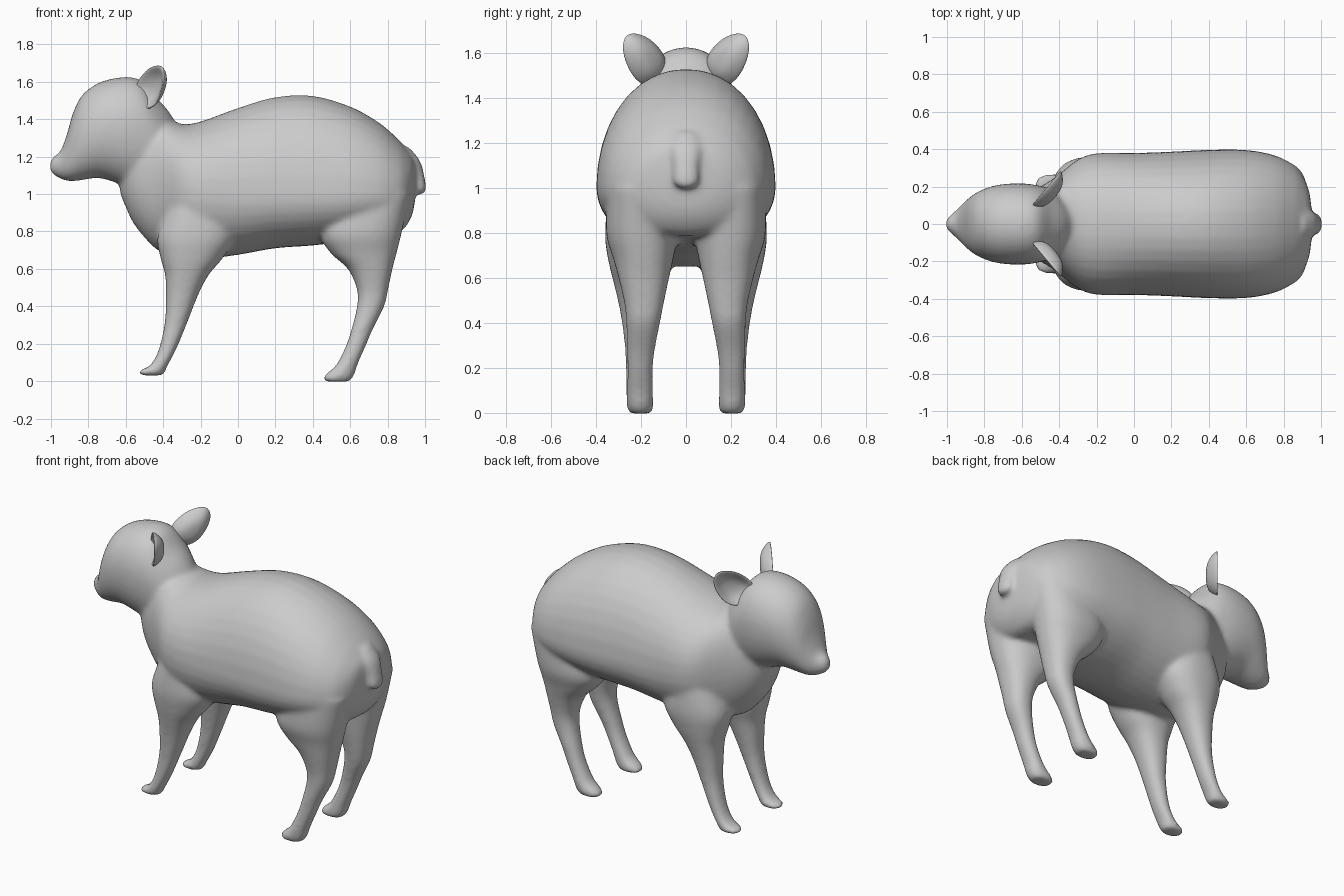
import bpy, bmesh, math
from mathutils import Vector

N = 36  # points per cross-section


def resample(rows, steps=5):
    """Catmull-Rom interpolation of the section table."""
    out = []
    for i in range(len(rows) - 1):
        p0, p1 = rows[max(i - 1, 0)], rows[i]
        p2, p3 = rows[i + 1], rows[min(i + 2, len(rows) - 1)]
        for s in range(steps):
            t = s / steps
            out.append([0.5 * (2 * b + (c - a) * t + (2 * a - 5 * b + 4 * c - d) * t * t
                               + (3 * b - a - 3 * c + d) * t ** 3)
                        for a, b, c, d in zip(p0, p1, p2, p3)])
    out.append(rows[-1])
    return out


def skin(bm, rings):
    loops = [[bm.verts.new(p) for p in r] for r in rings]
    for a, b in zip(loops, loops[1:]):
        for i in range(len(a)):
            j = (i + 1) % len(a)
            bm.faces.new((a[i], a[j], b[j], b[i]))
    bm.faces.new(loops[0])
    bm.faces.new(loops[-1])


def rounded(power):
    """Unit superellipse points."""
    for i in range(N):
        a = 2 * math.pi * i / N
        c, s = math.cos(a), math.sin(a)
        yield (math.copysign(abs(c) ** (2 / power), c),
               math.copysign(abs(s) ** (2 / power), s))


def loft_along(bm, rows):
    """Rows: x, top z, bottom z, widest z, half width."""
    skin(bm, [[(x, hw * c, zm + s * ((zt - zm) if s > 0 else (zm - zb)))
               for c, s in rounded(2.1)] for x, zt, zb, zm, hw in resample(rows)])


def loft_up(bm, rows, side=1):
    """Rows: z, x min, x max, y min, y max."""
    skin(bm, [[((x0 + x1) / 2 + c * (x1 - x0) / 2,
                side * ((y0 + y1) / 2 + s * (y1 - y0) / 2), z)
               for c, s in rounded(2.3)] for z, x0, x1, y0, y1 in resample(rows)])


def finish(bm, name):
    bmesh.ops.recalc_face_normals(bm, faces=bm.faces)
    for f in bm.faces:
        f.smooth = True
    me = bpy.data.meshes.new(name)
    bm.to_mesh(me)
    bm.free()
    ob = bpy.data.objects.new(name, me)
    bpy.context.collection.objects.link(ob)
    return ob


torso = [
    (-.63, 1.15, 1.00, 1.08, .05), (-.60, 1.30, .93, 1.10, .12),
    (-.55, 1.38, .83, 1.10, .17), (-.45, 1.42, .715, 1.08, .23),
    (-.39, 1.405, .685, 1.06, .275), (-.30, 1.375, .66, 1.04, .345),
    (-.20, 1.388, .65, 1.02, .378), (0, 1.46, .675, 1.0, .380),
    (.20, 1.518, .71, 1.0, .387), (.40, 1.525, .725, 1.0, .397),
    (.60, 1.468, .75, 1.0, .396), (.75, 1.385, .78, 1.0, .368),
    (.85, 1.30, .79, 1.0, .318), (.90, 1.245, .83, 1.02, .262),
    (.935, 1.20, .90, 1.06, .18), (.95, 1.15, 1.0, 1.08, .08)]

head = [
    (-1.008, 1.165, 1.13, 1.147, .015), (-.99, 1.198, 1.105, 1.15, .04),
    (-.95, 1.23, 1.082, 1.155, .075), (-.915, 1.32, 1.07, 1.18, .11),
    (-.88, 1.44, 1.068, 1.25, .142), (-.83, 1.533, 1.075, 1.31, .175),
    (-.74, 1.597, 1.085, 1.35, .207), (-.62, 1.625, 1.05, 1.36, .218),
    (-.52, 1.61, 1.02, 1.35, .208), (-.44, 1.52, 1.05, 1.30, .185),
    (-.38, 1.455, 1.1, 1.27, .14), (-.33, 1.38, 1.18, 1.25, .08)]

front_leg = [
    (.03, -.52, -.40, .16, .258), (.055, -.53, -.387, .15, .266),
    (.085, -.47, -.375, .15, .268), (.17, -.424, -.33, .153, .268),
    (.32, -.391, -.268, .140, .275), (.46, -.386, -.213, .115, .295),
    (.57, -.39, -.155, .09, .32), (.66, -.415, -.08, .06, .342),
    (.78, -.43, -.02, .04, .36), (.95, -.36, -.08, .08, .35)]

hind_leg = [
    (-.003, .465, .595, .155, .25), (.02, .455, .615, .145, .262),
    (.05, .485, .628, .145, .263), (.09, .527, .64, .146, .263),
    (.19, .577, .684, .147, .262), (.28, .607, .722, .138, .263),
    (.40, .636, .782, .115, .266), (.49, .636, .803, .098, .275),
    (.60, .587, .826, .075, .30), (.69, .49, .85, .055, .325),
    (.80, .44, .877, .04, .355), (1.0, .5, .922, .05, .35)]

tail = [
    (1.0, .955, .992, -.028, .028), (1.025, .935, 1.006, -.055, .055),
    (1.10, .92, .996, -.056, .056), (1.18, .86, .972, -.075, .075),
    (1.25, .80, .915, -.06, .06)]

# Torso, head, legs and tail fused into one smooth skin
bm = bmesh.new()
loft_along(bm, torso)
loft_along(bm, head)
for side in (-1, 1):
    loft_up(bm, front_leg, side)
    loft_up(bm, hind_leg, side)
loft_up(bm, tail)
body = finish(bm, "body")
rm = body.modifiers.new("fuse", 'REMESH')
rm.mode = 'VOXEL'
rm.voxel_size = .0125
rm.use_smooth_shade = True
sm = body.modifiers.new("blend", 'SMOOTH')
sm.factor = .5
sm.iterations = 16

# Cupped ears: an outline in the ear plane, thick behind and hollow in front
outline = [(-.13, 1.58), (-.04, 1.663), (.04, 1.688), (.105, 1.685),
           (.128, 1.62), (.09, 1.53), (.03, 1.465), (-.05, 1.45), (-.12, 1.50)]
shells = [(.2, -.045), (.6, -.036), (.92, -.004), (1.06, .022),
          (.92, .026), (.6, -.004), (.2, -.016)]
for side, name in ((1, "left_ear"), (-1, "right_ear")):
    bm = bmesh.new()
    rings = []
    for k, n in shells:
        ring = []
        for s, z in outline:
            s2, z2 = s * k, 1.57 + (z - 1.57) * k
            ring.append(Vector((-.453 + .64 * s2 - .77 * n,
                                side * (.175 + .77 * s2 + .64 * n), z2)))
        rings.append(ring)
    skin(bm, rings)
    ear = finish(bm, name)
    sub = ear.modifiers.new("round", 'SUBSURF')
    sub.levels = sub.render_levels = 3
